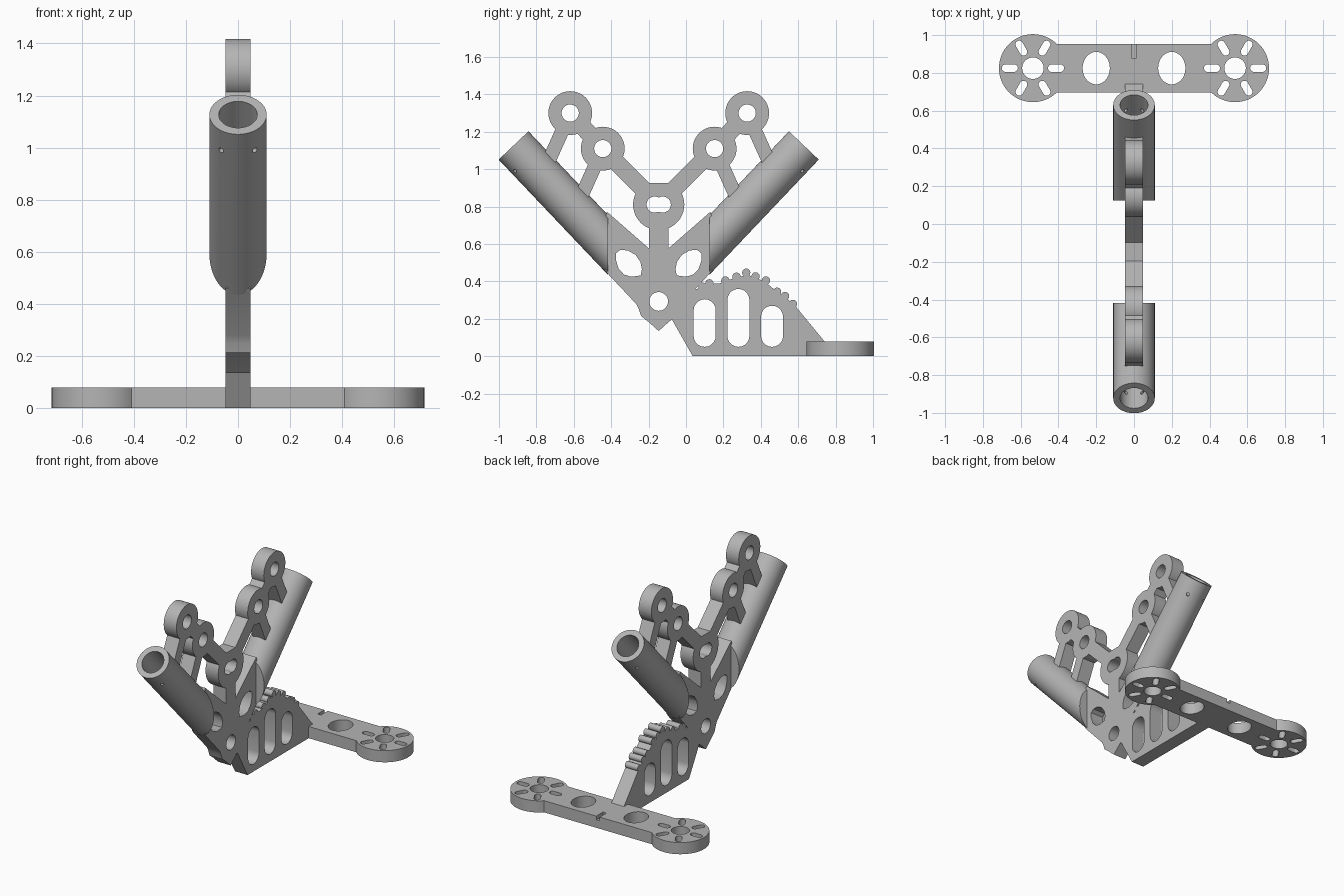
import bpy, bmesh, math
from mathutils import Vector, Matrix

if "Cube" in bpy.data.objects:
    bpy.data.objects.remove(bpy.data.objects["Cube"])

C = -0.146          # y of the mirror plane of the V-shaped rack
T = 0.048           # half thickness of the upright plates
grey = bpy.data.materials.new("plain grey")
grey.diffuse_color = (0.46, 0.46, 0.46, 1)
grey.use_nodes = True
grey.node_tree.nodes["Principled BSDF"].inputs["Base Color"].default_value = grey.diffuse_color


def new_object(name, bm):
    bmesh.ops.recalc_face_normals(bm, faces=bm.faces)
    me = bpy.data.meshes.new(name)
    bm.to_mesh(me)
    bm.free()
    ob = bpy.data.objects.new(name, me)
    bpy.context.collection.objects.link(ob)
    return ob


def prisms(name, outlines, lo, hi, axis="x"):
    """Extrude closed 2D outlines along x (points are y,z) or z (points are x,y)."""
    bm = bmesh.new()
    for pts in outlines:
        if axis == "x":
            vs = [bm.verts.new((lo, a, b)) for a, b in pts]
            d = Vector((hi - lo, 0, 0))
        else:
            vs = [bm.verts.new((a, b, lo)) for a, b in pts]
            d = Vector((0, 0, hi - lo))
        f = bm.faces.new(vs)
        r = bmesh.ops.extrude_face_region(bm, geom=[f])
        bmesh.ops.translate(bm, vec=d, verts=[v for v in r["geom"] if isinstance(v, bmesh.types.BMVert)])
    return new_object(name, bm)


def rod(name, start, end, radius, n=48):
    a, b = Vector(start), Vector(end)
    bm = bmesh.new()
    m = Matrix.Translation((a + b) / 2) @ (b - a).to_track_quat("Z", "Y").to_matrix().to_4x4()
    bmesh.ops.create_cone(bm, cap_ends=True, segments=n, radius1=radius, radius2=radius,
                          depth=(b - a).length, matrix=m)
    return new_object(name, bm)


def combine(base, parts, op):
    """Apply booleans one after another and remove the helpers."""
    for p in parts:
        mod = base.modifiers.new("bool", "BOOLEAN")
        mod.operation, mod.object, mod.solver = op, p, "EXACT"
        dg = bpy.context.evaluated_depsgraph_get()
        me = bpy.data.meshes.new_from_object(base.evaluated_get(dg))
        base.modifiers.clear()
        base.data = me
        bpy.data.objects.remove(p)


def finish(ob):
    ob.data.materials.clear()
    ob.data.materials.append(grey)
    bpy.ops.object.select_all(action="DESELECT")
    ob.select_set(True)
    bpy.context.view_layer.objects.active = ob
    bpy.ops.object.shade_smooth_by_angle(angle=math.radians(30))


def oval(cx, cy, rx, ry=None, n=40):
    ry = ry or rx
    return [(cx + rx * math.cos(2 * math.pi * i / n), cy + ry * math.sin(2 * math.pi * i / n)) for i in range(n)]


def bar(p, q, w):
    p, q = Vector(p), Vector(q)
    d = (q - p).normalized()
    s = Vector((-d.y, d.x)) * w
    return [tuple(v) for v in (p + s, q + s, q - s, p - s)]


def slot(p, q, r, n=10):
    """Rounded slot between two arc centres."""
    a = math.atan2(q[1] - p[1], q[0] - p[0])
    pts = []
    for c, off in ((q, -math.pi / 2), (p, math.pi / 2)):
        pts += [(c[0] + r * math.cos(a + off + math.pi * i / n),
                 c[1] + r * math.sin(a + off + math.pi * i / n)) for i in range(n + 1)]
    return pts


def flip(pts, s):
    return [(y if s > 0 else 2 * C - y, z) for y, z in pts]


# Tube axis on the back side (y, z)
ang = math.radians(46.5)
TOP = Vector((0.63, 1.127))
DIR = Vector((math.cos(ang), math.sin(ang)))
NRM = Vector((-DIR.y, DIR.x))

# Upright plate: V body
half = [(C, 0.135), (-0.09, 0.185), (-0.052, 0.215), (-0.04, 0.25), (-0.025, 0.28),
        (0.125, 0.44), (0.14, 0.46), (0.14, 0.745), (0.13, 0.772), (-0.092, 0.578)]
body = prisms("rack_and_foot_plate", [half + flip(half[:0:-1], -1)], -T, T)
adds = []

# Central ring with flat top, and its stem
adds.append([(y, min(z, 0.925)) for y, z in oval(C, 0.811, 0.137, n=48)])
adds.append(bar((C, 0.5), (C, 0.75), 0.053))

# Foot plate with toothed top
adds.append([(-0.1, 0.24), (0.036, 0), (0.7, 0), (0.74, 0.08), (0.59, 0.262), (0.53, 0.32), (0.48, 0.35),
             (0.42, 0.4), (0.33, 0.435), (0.25, 0.415), (0.18, 0.39), (0.12, 0.385), (0.075, 0.363), (0.0, 0.35)])
for y, z in [(0.088, 0.372), (0.125, 0.39), (0.21, 0.405), (0.27, 0.425), (0.322, 0.447),
             (0.372, 0.427), (0.427, 0.405), (0.487, 0.345), (0.53, 0.322), (0.572, 0.28)]:
    adds.append(oval(y, z, 0.022, n=20))

# Ring arms on both sides
inner, outer, drop = Vector((0.153, 1.11)), Vector((0.327, 1.3)), Vector((0.41, -0.912))
cuts = []
for s in (1, -1):
    adds.append(flip(bar((C, 0.811), inner, 0.046), s))
    adds.append(flip(bar(inner, outer, 0.046), s))
    for c in (inner, outer):
        travel = ((c - TOP).dot(NRM) - 0.086) / -drop.dot(NRM)
        adds.append(flip(bar(c, c + drop * travel, 0.037), s))
        adds.append(flip(oval(c.x, c.y, 0.117, n=48), s))
        cuts.append(flip(oval(c.x, c.y, 0.046), s))
    # Window in the V body
    cuts.append(flip([(-0.05, 0.432), (0.0, 0.425), (0.04, 0.437), (0.068, 0.468), (0.083, 0.515), (0.083, 0.55),
                      (0.06, 0.568), (0.02, 0.566), (-0.022, 0.542), (-0.048, 0.505), (-0.056, 0.465)], s))

# Pivot hole, double-lobed hole, foot slots
cuts.append(oval(C, 0.293, 0.05))
lobe = [(0.022 + 0.043 * math.cos(t), 0.043 * math.sin(t)) for t in
        [math.radians(-115 + 230 * i / 16) for i in range(17)]]
cuts.append([(C + a, 0.811 + b) for a, b in lobe] + [(C - a, 0.811 - b) for a, b in lobe])
for y, top in ((0.1, 0.305), (0.28, 0.36), (0.46, 0.27)):
    cuts.append(slot((y, 0.109), (y, top - 0.059), 0.059))

combine(body, [prisms("helper", [a], -T, T) for a in adds], "UNION")
combine(body, [prisms("helper", cuts, -0.2, 0.2)], "DIFFERENCE")
finish(body)

# Tubes: blind bore, vertical lower cut, two small screw holes
for s, name in ((1, "back_tube"), (-1, "front_tube")):
    def at(along, x=0.0, up=0.0):
        p = TOP + DIR * along + NRM * up
        return (x, p.x if s > 0 else 2 * C - p.x, p.y)
    tube = rod(name, at(0), at(-1.0), 0.11, 64)
    lower = prisms("helper", [flip([(-0.5, -0.5), (0.125, -0.5), (0.125, 1.5), (-0.5, 1.5)], s)], -0.3, 0.3)
    holes = [rod("helper", at(-0.105, k * 0.03, -0.041), at(-0.105, k * 0.077, -0.105), 0.011, 12) for k in (1, -1)]
    combine(tube, [lower, rod("helper", at(0.1), at(-0.55), 0.074, 48)] + holes, "DIFFERENCE")
    finish(tube)

# Base bar with round ends
H, BY, BX = 0.08, 0.825, 0.535
base = prisms("base_bar", [[(-BX, 0.697), (BX, 0.697), (BX, 0.953), (-BX, 0.953)]], 0, H, "z")
combine(base, [prisms("helper", [oval(k * BX, BY, 0.18, n=64)], 0, H, "z") for k in (1, -1)], "UNION")
holes = []
for k in (1, -1):
    holes += [oval(k * 0.2, BY, 0.072, 0.086), oval(k * BX, BY, 0.057)]
    for i in range(6):
        a = math.radians(60 * i)
        p, q = [(k * BX + r * math.cos(a), BY + r * math.sin(a)) for r in (0.1, 0.145)]
        holes.append(slot(p, q, 0.02))
groove = prisms("helper", [[(-0.013, 0.88), (0.013, 0.88), (0.013, 1), (-0.013, 1)]], 0.055, 0.2, "z")
combine(base, [prisms("helper", holes, -0.1, 0.2, "z"), groove], "DIFFERENCE")
finish(base)
